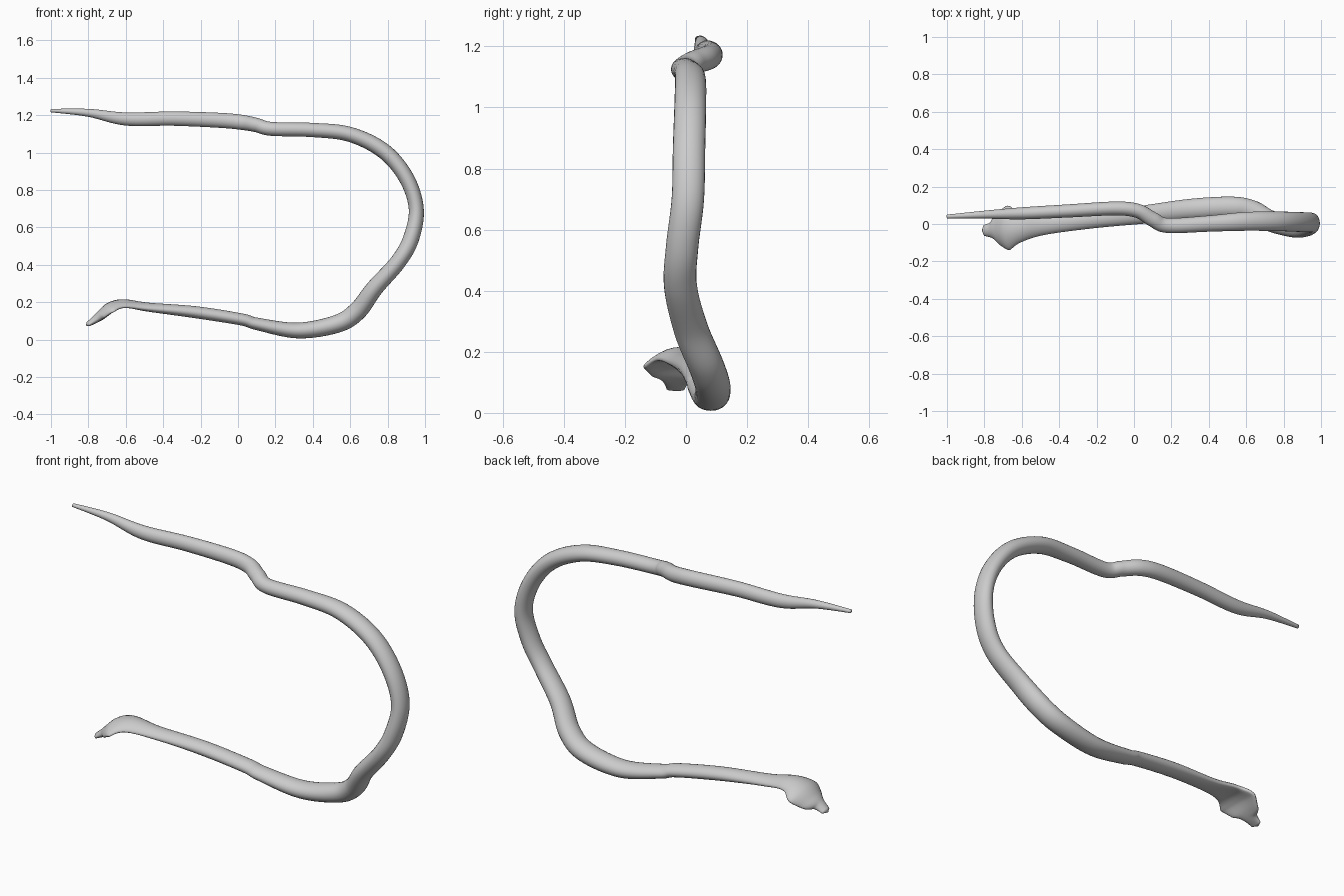
import bpy, bmesh, math
from mathutils import Vector

if "Cube" in bpy.data.objects:
    bpy.data.objects.remove(bpy.data.objects["Cube"])

# Stations from tail tip to snout: x, y, z, half width (across y), half thickness
STATIONS = [
    (-1.00, .040, 1.225, .010, .009),
    (-0.80, .050, 1.213, .021, .021),
    (-0.60, .057, 1.180, .032, .035),
    (-0.35, .070, 1.182, .035, .038),
    (-0.10, .083, 1.173, .037, .040),
    (0.02, .070, 1.162, .038, .040),
    (0.10, .025, 1.147, .040, .038),
    (0.18, -.008, 1.127, .040, .037),
    (0.40, .002, 1.121, .043, .038),
    (0.60, .014, 1.097, .050, .040),
    (0.78, .014, 1.008, .052, .042),
    (0.90, .010, .865, .053, .041),
    (0.953, .006, .700, .053, .040),
    (0.925, -.013, .540, .053, .043),
    (0.855, -.018, .415, .054, .043),
    (0.73, .016, .275, .057, .046),
    (0.64, .066, .155, .058, .050),
    (0.53, .088, .085, .058, .048),
    (0.32, .080, .049, .056, .042),
    (0.10, .056, .085, .050, .033),
    (0.02, .046, .108, .047, .032),
    (-0.22, .024, .146, .047, .032),
    (-0.48, -.004, .174, .054, .024),
    (-0.61, -.018, .194, .080, .022),
    (-0.685, -.021, .176, .119, .024),
    (-0.735, -.026, .132, .088, .024),
    (-0.765, -.032, .107, .044, .020),
    (-0.802, -.034, .083, .030, .013),
]
SIDES, STEPS = 24, 8


def catmull(p0, p1, p2, p3, t):
    return [b + .5 * t * (c - a + t * (2 * a - 5 * b + 4 * c - d + t * (3 * (b - c) + d - a)))
            for a, b, c, d in zip(p0, p1, p2, p3)]


# Smooth the stations along the body
path = []
last = len(STATIONS) - 1
for i in range(last):
    quad = [STATIONS[min(max(i + k, 0), last)] for k in (-1, 0, 1, 2)]
    path += [catmull(*quad, s / STEPS) for s in range(STEPS)]
path.append(list(STATIONS[-1]))
centres = [Vector(p[:3]) for p in path]

# Sweep a rounded section that flattens and droops where it widens into the head
bm = bmesh.new()
rings = []
for i, p in enumerate(path):
    tangent = (centres[min(i + 1, len(path) - 1)] - centres[max(i - 1, 0)]).normalized()
    side = Vector((0, 1, 0))
    side = (side - tangent * side.dot(tangent)).normalized()
    up = side.cross(tangent)
    hw, ht = p[3], p[4]
    droop = .35 * max(0, hw - 1.3 * ht)
    ring = []
    for k in range(SIDES):
        a = 2 * math.pi * k / SIDES
        u, v = math.cos(a), math.sin(a)
        ring.append(bm.verts.new(centres[i] + side * hw * u + up * (ht * v - droop * u * u)))
    rings.append(ring)
for a, b in zip(rings, rings[1:]):
    for k in range(SIDES):
        n = (k + 1) % SIDES
        bm.faces.new((a[k], a[n], b[n], b[k]))

# Rounded ends on the tail and the snout
for ring, c, d in ((rings[0], centres[0], Vector((-.004, 0, 0))),
                   (rings[-1], centres[-1], Vector((-.012, 0, -.008)))):
    tip = bm.verts.new(c + d)
    for k in range(SIDES):
        bm.faces.new((ring[k], ring[(k + 1) % SIDES], tip))
bmesh.ops.recalc_face_normals(bm, faces=bm.faces[:])

mesh = bpy.data.meshes.new("snake_body")
bm.to_mesh(mesh)
bm.free()
snake = bpy.data.objects.new("snake_body", mesh)
bpy.context.collection.objects.link(snake)
for f in mesh.polygons:
    f.use_smooth = True
